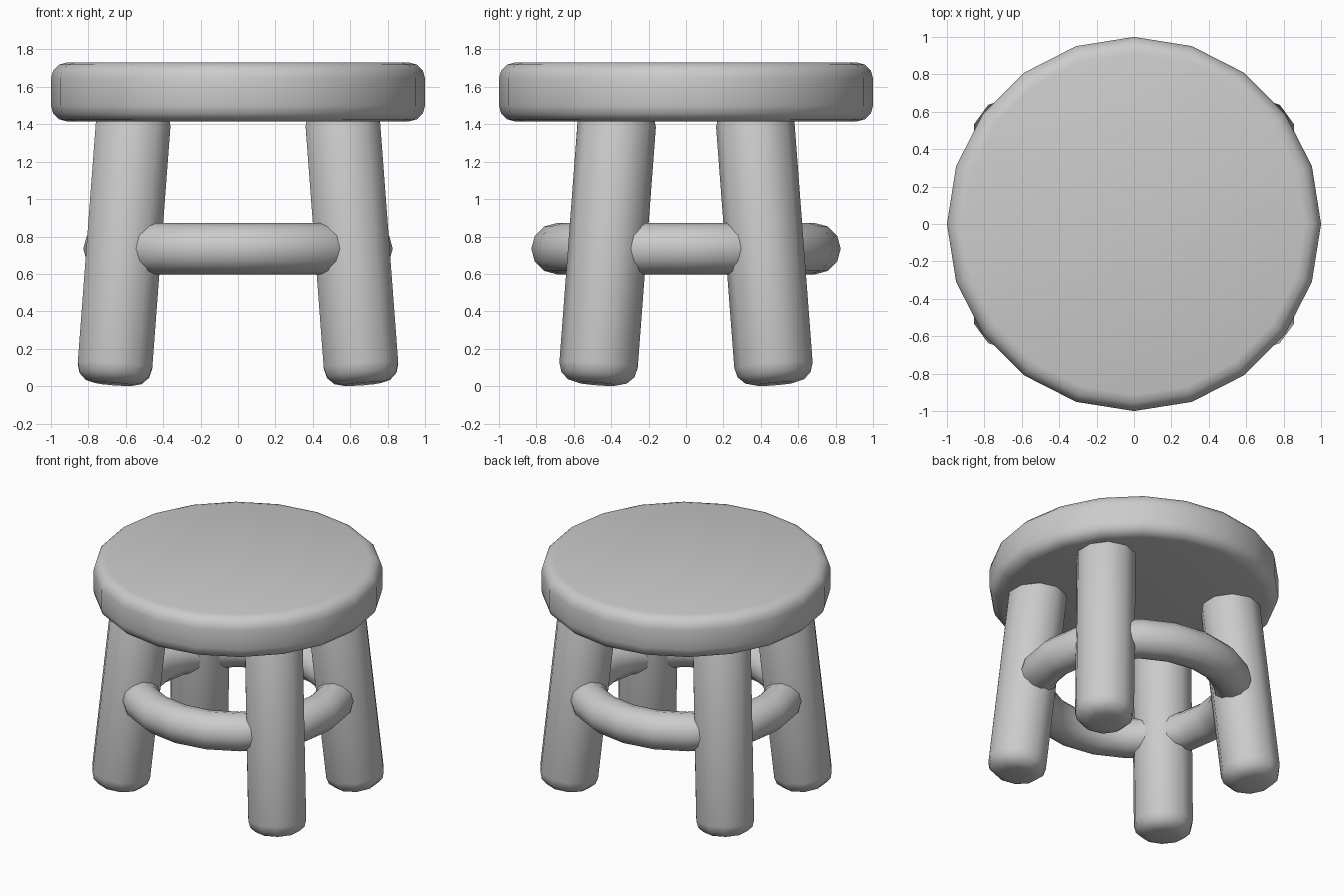
import bpy
import math
from mathutils import Vector

cube = bpy.data.objects.get("Cube")
if cube:
    bpy.data.objects.remove(cube, do_unlink=True)

grey = bpy.data.materials.new("light_grey")
grey.use_nodes = True
colour = (0.6, 0.6, 0.6, 1)
grey.diffuse_color = colour
grey.node_tree.nodes["Principled BSDF"].inputs["Base Color"].default_value = colour


def finish(name, bevel=0):
    """Name, colour, round the rims and smooth the active object."""
    obj = bpy.context.object
    obj.name = name
    obj.data.materials.append(grey)
    if bevel:
        mod = obj.modifiers.new("rounded_rim", "BEVEL")
        mod.width = bevel
        mod.segments = 3
        mod.limit_method = "ANGLE"
        mod.angle_limit = math.radians(60)
        bpy.ops.object.modifier_apply(modifier=mod.name)
    bpy.ops.object.shade_smooth_by_angle(angle=math.radians(50))
    return obj


# Round seat
bpy.ops.mesh.primitive_cylinder_add(vertices=20, radius=1, depth=0.315,
                                    location=(0, 0, 1.573))
finish("seat", 0.085)

# Four splayed legs
for side, sx in (("left", 1), ("right", -1)):
    for end, sy in (("front", -1), ("back", 1)):
        foot = Vector((0.665 * sx, 0.475 * sy, 0.012))
        top = Vector((0.553 * sx, 0.363 * sy, 1.5))
        axis = top - foot
        bpy.ops.mesh.primitive_cylinder_add(vertices=10, radius=0.21, depth=axis.length,
                                            location=(foot + top) / 2)
        leg = finish(f"{end}_{side}_leg", 0.1)
        leg.rotation_euler = (math.atan2(-axis.y, axis.z), math.atan2(axis.x, axis.z), 0)

# Ring joining the legs
bpy.ops.mesh.primitive_torus_add(major_segments=20, minor_segments=12,
                                 major_radius=0.69, minor_radius=0.137,
                                 location=(0, 0, 0.735))
finish("foot_ring")
